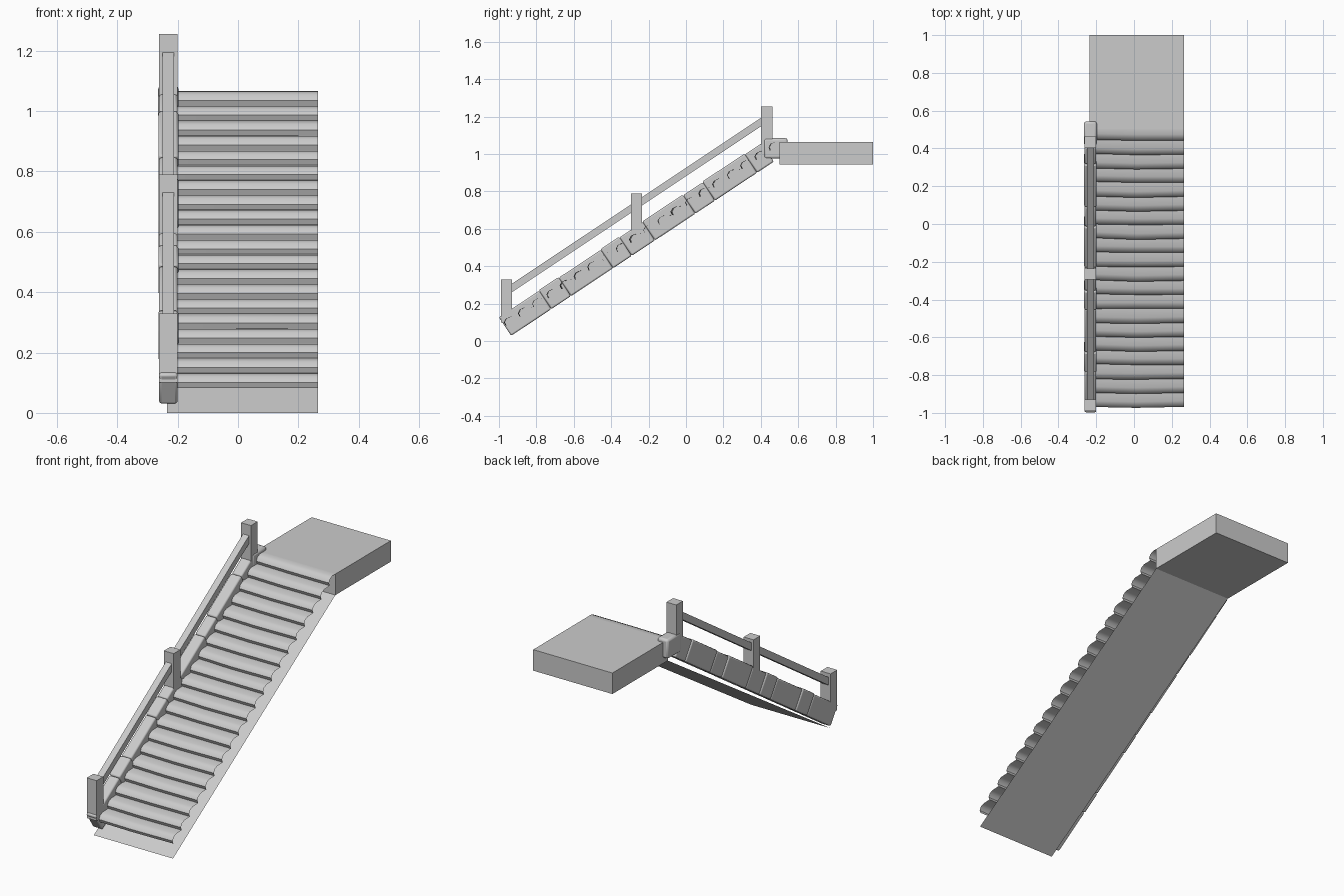
import bpy, math, random
from mathutils import Matrix, Vector

if "Cube" in bpy.data.objects:
    bpy.data.objects.remove(bpy.data.objects["Cube"])

random.seed(4)
SLOPE = 0.663
ANG = math.atan(SLOPE)
X0, X1 = -0.235, 0.265      # stair width
RX = -0.231                 # centre line of the curb and railing


def mesh_object(name, verts, faces):
    me = bpy.data.meshes.new(name)
    me.from_pydata(verts, [], faces)
    me.update()
    ob = bpy.data.objects.new(name, me)
    bpy.context.collection.objects.link(ob)
    return ob


def smooth(ob, angle):
    bpy.ops.object.select_all(action='DESELECT')
    ob.select_set(True)
    bpy.context.view_layer.objects.active = ob
    bpy.ops.object.shade_smooth_by_angle(angle=math.radians(angle))


def prism(name, profile, x0, x1, bevel=0):
    """Extrude a counter-clockwise (y, z) outline along x."""
    n = len(profile)
    verts = [(x, y, z) for x in (x0, x1) for y, z in profile]
    faces = [tuple(reversed(range(n))), tuple(range(n, 2 * n))]
    faces += [(i, (i + 1) % n, (i + 1) % n + n, i + n) for i in range(n)]
    ob = mesh_object(name, verts, faces)
    if bevel:
        mod = ob.modifiers.new("worn_edges", 'BEVEL')
        mod.width = bevel
        mod.segments = 2
        smooth(ob, 40)
    return ob


def rect(y0, y1, z0, z1):
    return [(y0, z0), (y1, z0), (y1, z1), (y0, z1)]


# Upper landing
prism("landing", rect(0.5, 1.0, 0.945, 1.065), X0, X1)

# Sloping underside, an open sheet
mesh_object("stair_underside",
            [(X0, -0.965, 0), (X0, 0.5, 0.945), (X1, 0.5, 0.945), (X1, -0.965, 0)],
            [(0, 1, 2, 3)])

# Worn treads: one rounded nosing per step, three columns across
STEPS, RUN, RISE = 20, 0.0742, 0.0492
nosing = [(0.008, 0.0), (0.0, 0.018), (0.010, 0.037), (0.032, 0.047)]
verts, faces = [], []
for i in range(STEPS):
    wear = [random.uniform(0, 0.008), random.uniform(-0.004, 0.003), 0.002]
    for dy, dz in nosing:
        for x, w in zip((X0, 0.01, X1), wear):
            verts.append((x, -0.97 + i * RUN + dy + w, 0.083 + i * RISE + dz))
for x in (X0, 0.01, X1):
    verts.append((x, 0.502, 1.066))
for r in range(len(verts) // 3 - 1):
    for c in range(2):
        a = 3 * r + c
        faces.append((a, a + 1, a + 4, a + 3))
smooth(mesh_object("treads", verts, faces), 50)

# Curb of alternating long and short stones, following the slope
joints = [-0.935, -0.72, -0.615, -0.39, -0.29, -0.166, 0.05, 0.155, 0.38, 0.47]
along = Vector((1, SLOPE)).normalized()
up = Vector((-along.y, along.x))
for i, (a, b) in enumerate(zip(joints, joints[1:])):
    lo = Vector((a, 0.025 + SLOPE * (a + 0.94)))
    hi = Vector((b, 0.025 + SLOPE * (b + 0.94)))
    t = 0.118 + 0.004 * (i % 2)
    w = 0.031 + 0.002 * (i % 2)
    prism("curb_stone", [lo, hi, hi + up * t, lo + up * t], RX - w, RX + w, 0.008)

# Level stone at the head of the curb
prism("curb_top_stone", rect(0.415, 0.543, 0.975, 1.085), RX - 0.034, RX + 0.034, 0.012)

# Railing posts
for y, z0, z1 in ((-0.96, 0.1, 0.33), (-0.265, 0.55, 0.79), (0.432, 1.0, 1.255)):
    prism("railing_post", rect(y - 0.03, y + 0.03, z0, z1), RX - 0.031, RX + 0.031)

# Handrails between posts
for y0, y1 in ((-0.94, -0.285), (-0.245, 0.412)):
    za, zb = (0.262 + 0.666 * (y + 0.93) for y in (y0, y1))
    prism("handrail", [(y0, za), (y1, zb), (y1, zb + 0.045), (y0, za + 0.045)],
          RX - 0.019, RX + 0.019)
